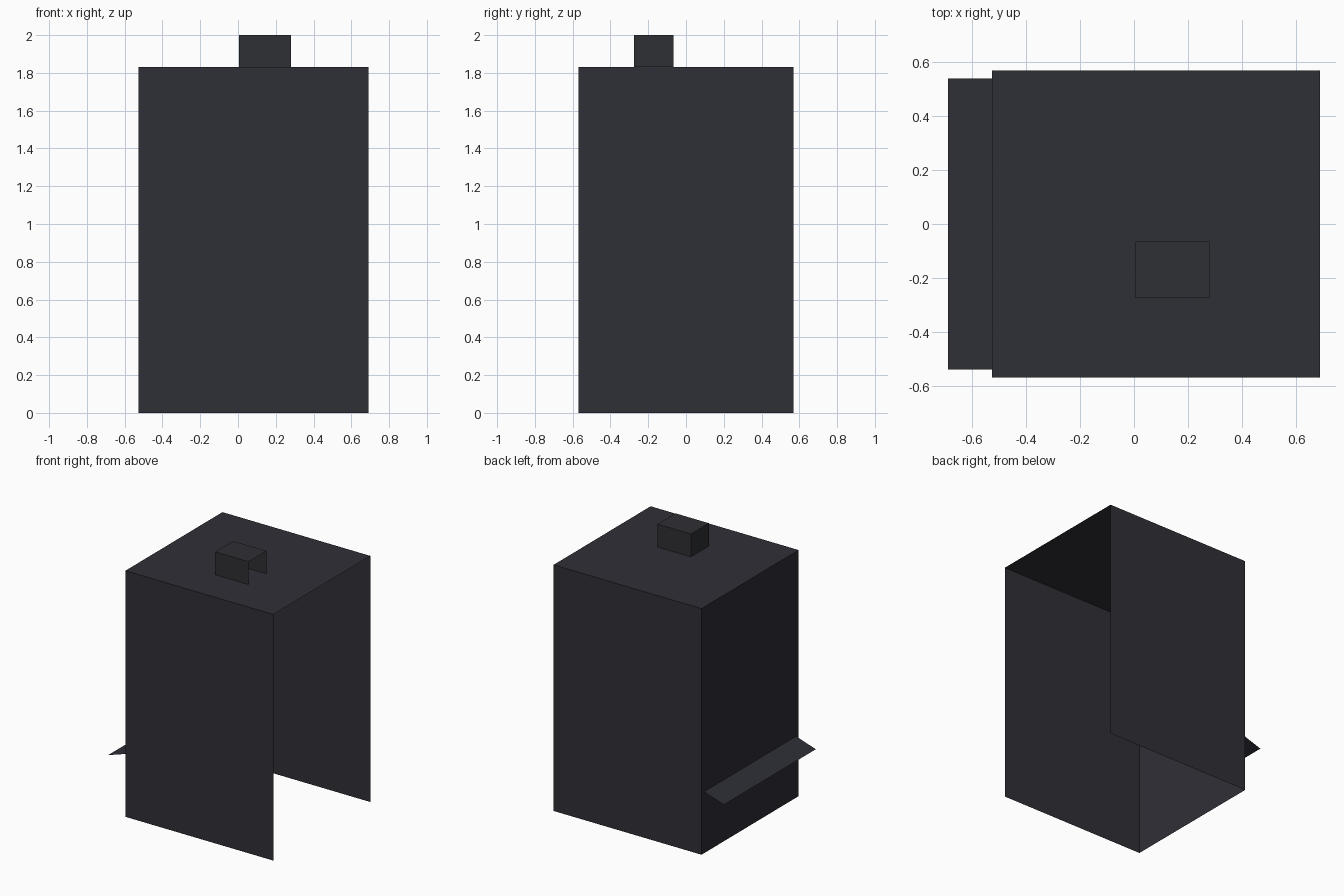
import bpy, bmesh
from mathutils import Vector

if "Cube" in bpy.data.objects:
    bpy.data.objects.remove(bpy.data.objects["Cube"])


def material(name, rgb):
    m = bpy.data.materials.new(name)
    m.diffuse_color = (*rgb, 1.0)
    m.use_nodes = True
    m.node_tree.nodes["Principled BSDF"].inputs["Base Color"].default_value = m.diffuse_color
    return m


DARK = material("dark slate", (0.028, 0.028, 0.038))
CHARCOAL = material("charcoal", (0.028, 0.029, 0.034))


def add_object(name, bm, mat):
    mesh = bpy.data.meshes.new(name)
    bm.to_mesh(mesh)
    bm.free()
    mesh.materials.append(mat)
    obj = bpy.data.objects.new(name, mesh)
    bpy.context.collection.objects.link(obj)
    return obj


def open_shell(name, lo, hi, mat):
    """Thin box shell, open underneath and on its right side."""
    lo, hi = Vector(lo), Vector(hi)
    bm = bmesh.new()
    bmesh.ops.create_cube(bm, size=1)
    bm.normal_update()
    opened = [f for f in bm.faces if f.normal.x > 0.5 or f.normal.z < -0.5]
    bmesh.ops.delete(bm, geom=opened, context='FACES')
    bmesh.ops.scale(bm, vec=hi - lo, verts=bm.verts)
    bmesh.ops.translate(bm, vec=(lo + hi) / 2, verts=bm.verts)
    return add_object(name, bm, mat)


# Main walls and flat roof
open_shell("main_shell", (-0.527, -0.57, 0), (0.69, 0.57, 1.83), DARK)

# Small rooftop box
open_shell("roof_vent", (0.005, -0.275, 1.83), (0.28, -0.065, 2.0), CHARCOAL)

# Thin sloping ledge on the left wall
bm = bmesh.new()
ledge = [(-0.527, -0.54, 0.457), (-0.527, 0.54, 0.457),
         (-0.69, 0.54, 0.404), (-0.69, -0.54, 0.404)]
bm.faces.new([bm.verts.new(p) for p in ledge])
add_object("side_ledge", bm, DARK)
